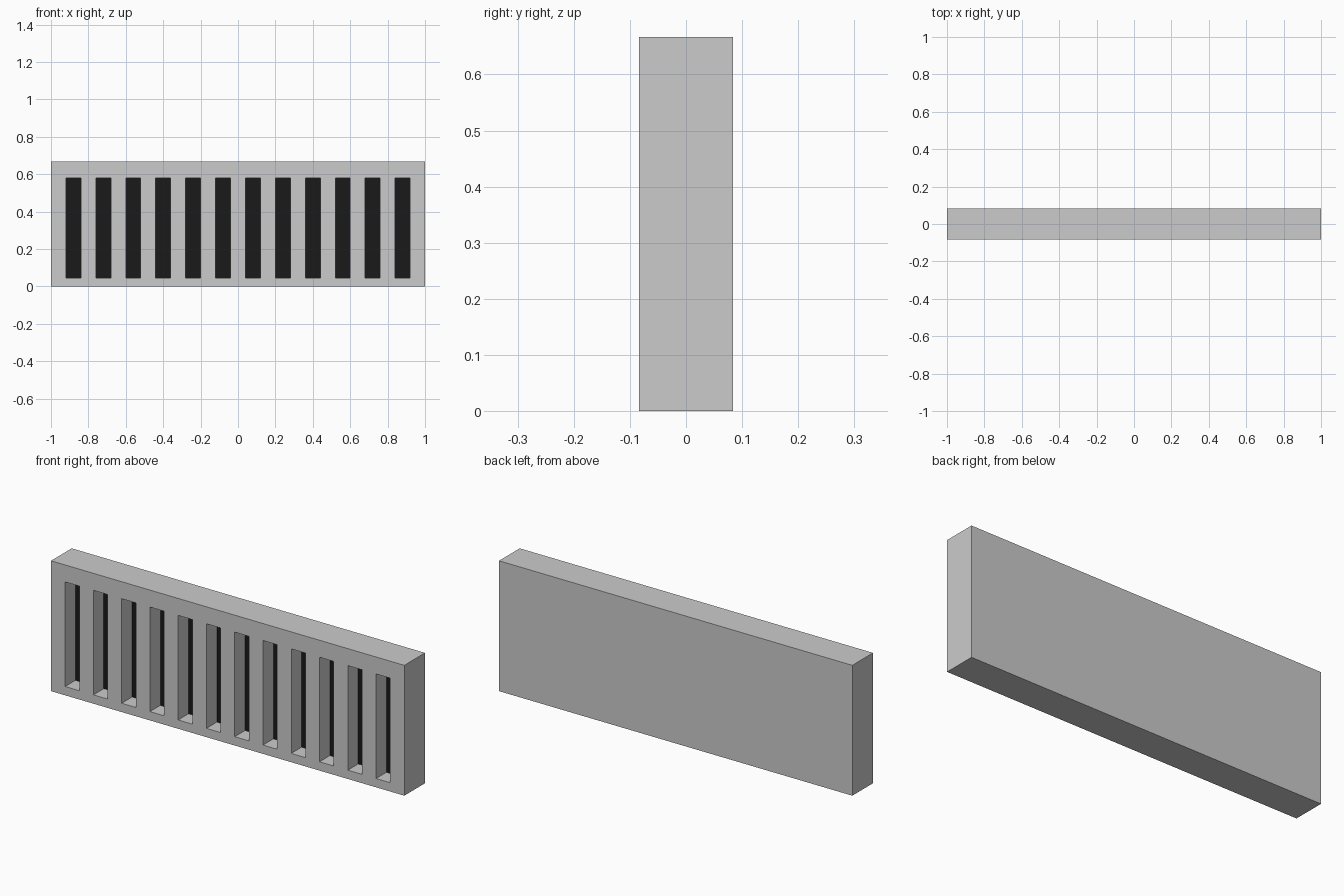
import bpy
import bmesh

if "Cube" in bpy.data.objects:
    bpy.data.objects.remove(bpy.data.objects["Cube"])

COUNT, PITCH, SLOT_W = 12, 0.16, 0.08
HEIGHT, HALF_D = 0.667, 0.0835
SLOT_Z = (0.045, 0.58)
SLOT_DEPTH = 0.0835

# Grid lines of the front face
xs = [-1.0]
for i in range(COUNT):
    c = (i - (COUNT - 1) / 2) * PITCH
    xs += [c - SLOT_W / 2, c + SLOT_W / 2]
xs.append(1.0)
zs = [0.0, *SLOT_Z, HEIGHT]

# Front face, with every second middle cell marked as a slot
bm = bmesh.new()
grid = [[bm.verts.new((x, -HALF_D, z)) for z in zs] for x in xs]
slots = []
for i in range(len(xs) - 1):
    for j in range(len(zs) - 1):
        f = bm.faces.new((grid[i][j], grid[i + 1][j], grid[i + 1][j + 1], grid[i][j + 1]))
        if j == 1 and i % 2 == 1:
            slots.append(f)

# Outer sides and closed back
rim = [e for e in bm.edges if e.is_boundary]
ext = bmesh.ops.extrude_edge_only(bm, edges=rim)["geom"]
bmesh.ops.translate(bm, vec=(0, 2 * HALF_D, 0),
                    verts=[g for g in ext if isinstance(g, bmesh.types.BMVert)])
bmesh.ops.contextual_create(bm, geom=[g for g in ext if isinstance(g, bmesh.types.BMEdge)])

# Recessed slots with dark floors
for f in bmesh.ops.extrude_discrete_faces(bm, faces=slots)["faces"]:
    bmesh.ops.translate(bm, vec=(0, SLOT_DEPTH, 0), verts=f.verts[:])
    f.material_index = 1
bmesh.ops.recalc_face_normals(bm, faces=bm.faces[:])

mesh = bpy.data.meshes.new("vent_grille")
bm.to_mesh(mesh)
bm.free()

# Grey housing, black slot floors
for name, v in (("grey_housing", 0.8), ("black_recess", 0.01)):
    mat = bpy.data.materials.new(name)
    mat.diffuse_color = (v, v, v, 1)
    mat.use_nodes = True
    mat.node_tree.nodes["Principled BSDF"].inputs["Base Color"].default_value = mat.diffuse_color
    mesh.materials.append(mat)
# side walls of the slots stay grey
for p in mesh.polygons:
    inside = abs(p.center.y + HALF_D - SLOT_DEPTH) < 1e-4 and p.normal.y < -0.9
    p.material_index = 1 if inside else 0

bpy.context.collection.objects.link(bpy.data.objects.new("vent_grille", mesh))
